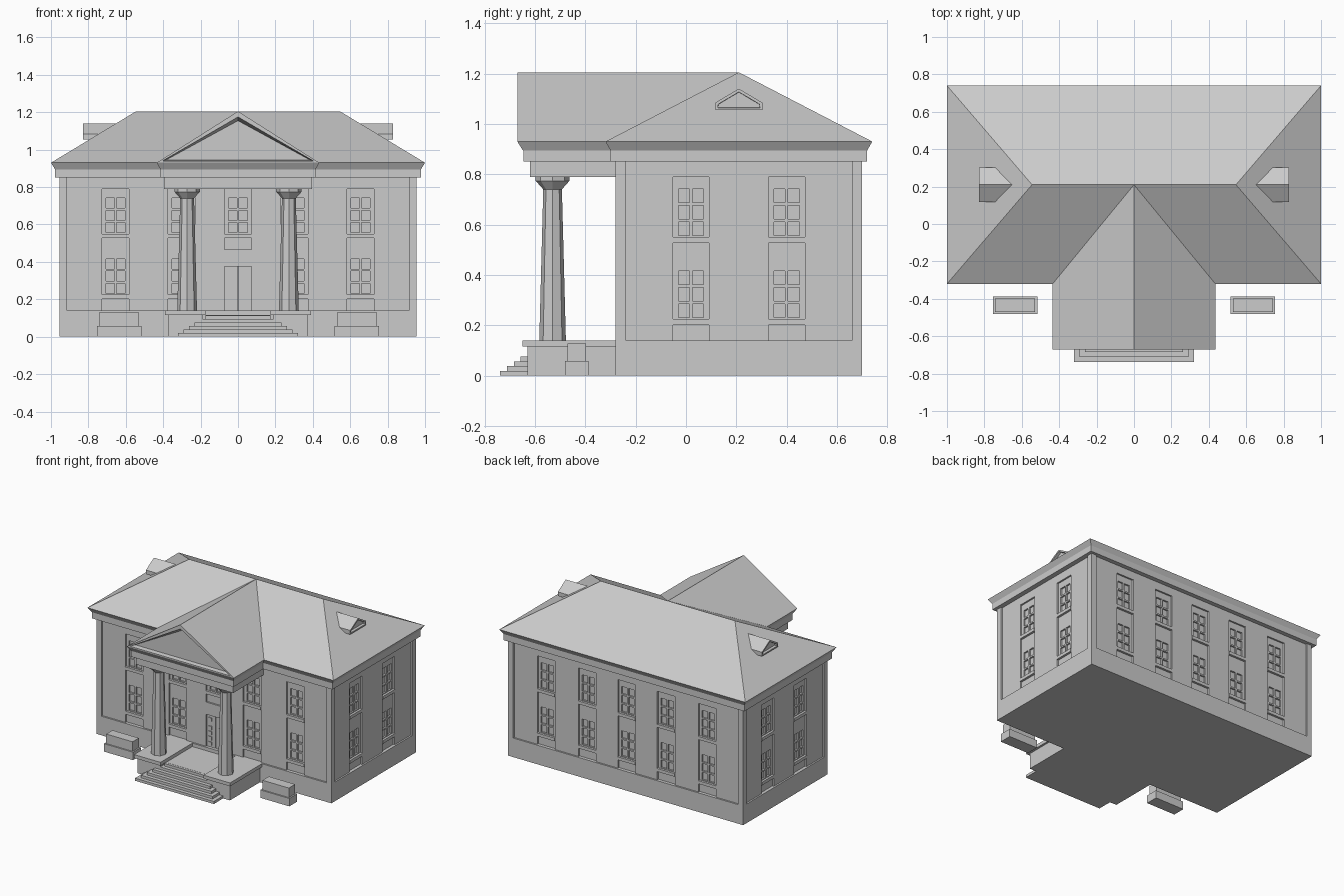
import bpy, bmesh
from math import radians
from mathutils import Vector

if "Cube" in bpy.data.objects:
    bpy.data.objects.remove(bpy.data.objects["Cube"])


def finish(name, bm):
    bmesh.ops.recalc_face_normals(bm, faces=bm.faces[:])
    me = bpy.data.meshes.new(name)
    bm.to_mesh(me)
    bm.free()
    ob = bpy.data.objects.new(name, me)
    bpy.context.collection.objects.link(ob)
    return ob


def add_box(bm, x0, x1, y0, y1, z0, z1):
    vs = bmesh.ops.create_cube(bm, size=1)["verts"]
    for v in vs:
        v.co = Vector(((x0 + x1) / 2 + v.co.x * (x1 - x0),
                       (y0 + y1) / 2 + v.co.y * (y1 - y0),
                       (z0 + z1) / 2 + v.co.z * (z1 - z0)))


def boxes(name, items):
    bm = bmesh.new()
    for b in items:
        add_box(bm, *b)
    return finish(name, bm)


def hull(points):
    bm = bmesh.new()
    for p in points:
        bm.verts.new(p)
    bmesh.ops.convex_hull(bm, input=bm.verts[:])
    bmesh.ops.dissolve_limit(bm, angle_limit=radians(0.5),
                             verts=bm.verts[:], edges=bm.edges[:])
    bmesh.ops.recalc_face_normals(bm, faces=bm.faces[:])
    return bm


def rect(x, y0, y1, z):
    return [(sx * x, y, z) for sx in (-1, 1) for y in (y0, y1)]


# Main body: plinth and the recessed core behind the wall panels
X, Y0, Y1 = 0.955, -0.28, 0.70
CORE, PANEL, FRAME, SILL = 0.036, 0.012, 0.024, 0.008
Z0, Z1, TOP = 0.14, 0.85, 0.79
boxes("plinth", [(-X, X, Y0, Y1, 0, Z0)])
boxes("wall_core", [(-X + CORE, X - CORE, Y0 + CORE, Y1 - CORE, Z0, Z1)])


def wall(side, windows, u0, u1, place, entrance=False):
    def make(name, items):
        # items are (left, right, bottom, top, depth below the outer face)
        boxes(f"{side}_{name}", [place(a, b, d, CORE + 0.005) + (z0, z1)
                                 for a, b, z0, z1, d in items])

    # Corner posts and panels between window bays
    make("corner_posts", [(u0, u0 + 0.02, Z0, Z1, 0), (u1 - 0.02, u1, Z0, Z1, 0)])
    edges = [u0 + 0.02] + [w + s for w in windows for s in (-0.072, 0.072)] + [u1 - 0.02]
    panels = [(edges[i], edges[i + 1], Z0, Z1, PANEL) for i in range(0, len(edges), 2)]
    panels += [(w - 0.072, w + 0.072, TOP, Z1, PANEL) for w in windows]
    if entrance:
        panels.append((-0.072, 0.072, 0.375, 0.465, PANEL))
    make("panels", panels)
    # Window frames with two by three panes, and sills
    frames, sills = [], []
    for w in windows:
        centre = entrance and abs(w) < 0.01
        a, b = w - 0.072, w + 0.072
        for z in ((0.55,) if centre else (0.225, 0.55)):
            for l, r in ((a, w - 0.05), (w - 0.006, w + 0.006), (w + 0.05, b)):
                frames.append((l, r, z, z + 0.2, FRAME))
            for k in range(4):
                zz = z + k * 0.0655
                for l, r in ((w - 0.05, w - 0.006), (w + 0.006, w + 0.05)):
                    frames.append((l, r, zz - 0.005, zz + 0.006, FRAME))
            sills.append((a, b, z - 0.023, z, SILL))
        frames.append((a, b, 0.75, TOP, FRAME))
        if centre:
            frames.append((a, b, 0.465, 0.53, FRAME))
        else:
            frames += [(a, b, 0.425, 0.53, FRAME), (a, b, Z0, 0.205, FRAME)]
    make("window_frames", frames)
    make("window_sills", sills)


BIG = [-0.655, -0.32, 0, 0.32, 0.655]
wall("front", [-0.655, -0.302, 0, 0.302, 0.655], -X, X,
     lambda a, b, d, e: (a, b, Y0 + d, Y0 + e), True)
wall("back", BIG, -X, X, lambda a, b, d, e: (a, b, Y1 - e, Y1 - d))
wall("right", [0.02, 0.4], Y0, Y1, lambda a, b, d, e: (X - e, X - d, a, b))
wall("left", [0.02, 0.4], Y0, Y1, lambda a, b, d, e: (-X + d, -X + e, a, b))

# Double door with small square panels
boxes("door", [(s * 0.039 - 0.036, s * 0.039 + 0.036, Y0 + 0.022, Y0 + 0.045, Z0, 0.375)
               for s in (-1, 1)])
boxes("door_panels", [(s * 0.044 - 0.013, s * 0.044 + 0.013, Y0 + 0.016, Y0 + 0.03,
                       z - 0.013, z + 0.013)
                      for s in (-1, 1) for z in (0.165, 0.205, 0.243, 0.281, 0.343)])

# Frieze and hipped main roof with flared cornice
boxes("frieze", [(-0.978, 0.978, -0.3, 0.72, 0.85, 0.9)])
finish("main_roof", hull(rect(0.978, -0.3, 0.72, 0.895) + rect(1, -0.32, 0.74, 0.93)
                         + [(-0.545, 0.21, 1.205), (0.545, 0.21, 1.205)]))

# Portico entablature
boxes("portico_entablature", [(-0.395, 0.395, -0.62, -0.27, 0.79, 0.85),
                              (-0.415, 0.415, -0.645, -0.27, 0.85, 0.9)])

# Portico gable roof with a recessed pediment
bm = hull(rect(0.415, -0.648, -0.25, 0.895) + rect(0.435, -0.67, -0.25, 0.93)
          + [(0, -0.67, 1.205), (0, 0.21, 1.205)])
front = [f for f in bm.faces if f.normal.y < -0.99]
bmesh.ops.inset_region(bm, faces=front, thickness=0.03)
bmesh.ops.inset_region(bm, faces=front, thickness=0.02, depth=-0.03)
finish("portico_roof", bm)

# Octagonal tapered columns with flared capitals
for side, s in (("left", -1), ("right", 1)):
    bm = bmesh.new()
    for r0, r1, z0, z1 in ((0.053, 0.037, 0.135, 0.742), (0.037, 0.068, 0.74, 0.775),
                           (0.068, 0.068, 0.773, 0.792)):
        vs = bmesh.ops.create_cone(bm, cap_ends=True, segments=8, radius1=r0,
                                   radius2=r1, depth=z1 - z0)["verts"]
        bmesh.ops.translate(bm, verts=vs, vec=(s * 0.272, -0.53, (z0 + z1) / 2))
    finish(side + "_column", bm)

# Porch floor, raised side slabs and entrance steps
boxes("porch_floor", [(-0.375, 0.375, -0.585, -0.27, 0, 0.115)]
      + [tuple(sorted((s * 0.375, s * 0.19))) + (-0.63, -0.27, 0, 0.118) for s in (-1, 1)])
boxes("porch_slabs", [tuple(sorted((s * 0.39, s * 0.175))) + (-0.65, -0.27, 0.115, 0.14)
                      for s in (-1, 1)])
boxes("steps", [(-0.32 + i * 0.029, 0.32 - i * 0.029, -0.738 + i * 0.027, -0.58,
                 0, 0.019 * (i + 1)) for i in range(6)])

# Two stone blocks beside the porch
for side, s in (("left", -1), ("right", 1)):
    c = s * 0.635
    boxes(side + "_stone_block", [(c - 0.118, c + 0.118, -0.48, -0.388, 0, 0.058),
                                  (c - 0.107, c + 0.107, -0.47, -0.397, 0.05, 0.128)])

# Small dormers on the hipped ends, with inset faces
PROFILE = [(-0.093, 1.055), (0.093, 1.055), (0.093, 1.085), (0, 1.14), (-0.093, 1.085)]
for side, s in (("left", -1), ("right", 1)):
    bm = hull([(s * x, 0.21 + y, z) for x in (0.65, 0.83) for y, z in PROFILE])
    face = [f for f in bm.faces if f.normal.x * s > 0.99]
    bmesh.ops.inset_region(bm, faces=face, thickness=0.013)
    bmesh.ops.inset_region(bm, faces=face, thickness=0.001, depth=-0.02)
    finish(side + "_dormer", bm)
